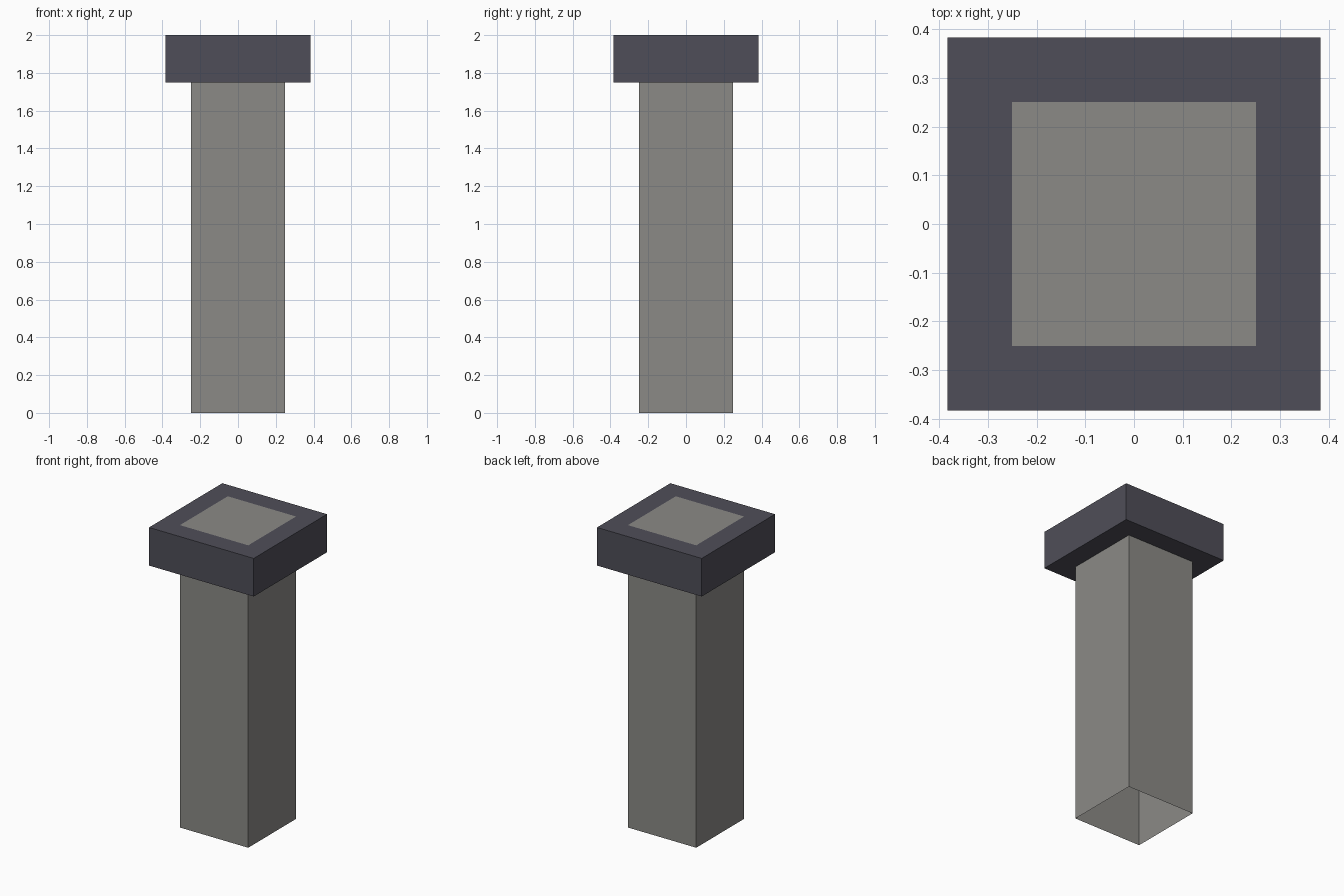
import bpy, bmesh

if "Cube" in bpy.data.objects:
    bpy.data.objects.remove(bpy.data.objects["Cube"])


def material(name, color):
    m = bpy.data.materials.new(name)
    m.diffuse_color = (*color, 1.0)
    m.use_nodes = True
    m.node_tree.nodes["Principled BSDF"].inputs["Base Color"].default_value = m.diffuse_color
    return m


stone = material("warm_grey_stone", (0.258, 0.254, 0.240))
slate = material("dark_slate", (0.078, 0.076, 0.098))


def box(name, half, z0, z1, mats):
    """Square block; returns its object and an open bmesh."""
    bm = bmesh.new()
    bmesh.ops.create_cube(bm, size=1.0)
    for v in bm.verts:
        v.co.x *= half * 2
        v.co.y *= half * 2
        v.co.z = z1 if v.co.z > 0 else z0
    bm.normal_update()
    me = bpy.data.meshes.new(name)
    for m in mats:
        me.materials.append(m)
    ob = bpy.data.objects.new(name, me)
    bpy.context.collection.objects.link(ob)
    return ob, bm


def finish(ob, bm):
    bm.to_mesh(ob.data)
    bm.free()


SHAFT, CAP, Z_CAP, Z_TOP = 0.25, 0.383, 1.748, 2.0

# Shaft: square tube, open underneath and where it meets the cap
shaft, bm = box("shaft", SHAFT, 0.0, Z_CAP, [stone])
ends = [f for f in bm.faces if abs(f.normal.z) > 0.5]
bmesh.ops.delete(bm, geom=ends, context='FACES_ONLY')
finish(shaft, bm)

# Cap: wider block with a stone-coloured square inset flush in its top
cap, bm = box("cap", CAP, Z_CAP, Z_TOP, [slate, stone])
top = [f for f in bm.faces if f.normal.z > 0.5]
bmesh.ops.inset_region(bm, faces=top, thickness=CAP - SHAFT, use_even_offset=True)
for f in bm.faces:
    inner = all(max(abs(v.co.x), abs(v.co.y)) < CAP - 0.01 for v in f.verts)
    f.material_index = 1 if inner else 0
finish(cap, bm)
